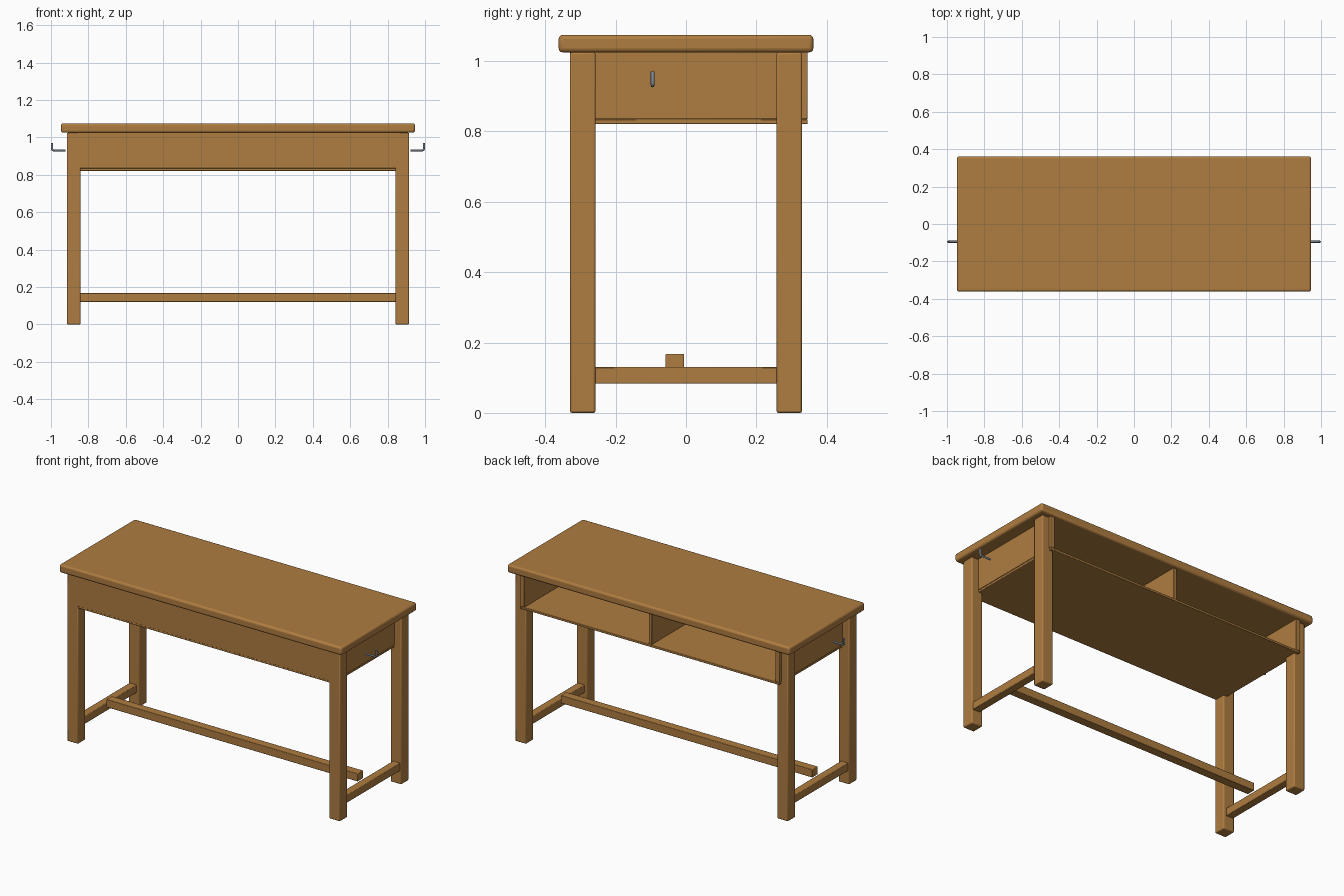
import bpy

cube = bpy.data.objects.get("Cube")
if cube:
    bpy.data.objects.remove(cube, do_unlink=True)


def make_material(name, color):
    mat = bpy.data.materials.new(name)
    mat.use_nodes = True
    mat.diffuse_color = color
    mat.node_tree.nodes["Principled BSDF"].inputs["Base Color"].default_value = color
    return mat


wood = make_material("warm wood", (0.43, 0.205, 0.052, 1))
steel = make_material("grey steel", (0.26, 0.30, 0.37, 1))


def board(name, x, y, z, bevel=0.003, segments=2):
    """Box spanning the given (min, max) ranges, with softened edges."""
    spans = (x, y, z)
    bpy.ops.mesh.primitive_cube_add(size=1, location=[sum(s) / 2 for s in spans])
    ob = bpy.context.object
    ob.name = name
    ob.scale = [s[1] - s[0] for s in spans]
    bpy.ops.object.transform_apply(location=False, rotation=False, scale=True)
    mod = ob.modifiers.new("soft edges", "BEVEL")
    mod.width = bevel
    mod.segments = segments
    ob.data.materials.append(wood)
    bpy.ops.object.shade_smooth_by_angle()
    return ob


def span(side, inner, outer):
    return tuple(sorted((side * inner, side * outer)))


# Heights and depths shared by several parts
apron_low, apron_high = 0.835, 1.026
back_edge = 0.346

# Table top
board("table_top", (-0.947, 0.947), (-0.362, 0.362), (1.025, 1.075), 0.012, 3)

# Storage tray below the top: floor, front, divider
board("tray_floor", (-0.868, 0.868), (-0.325, back_edge), (0.821, apron_low))
board("front_panel", (-0.868, 0.868), (-0.33, -0.305), (apron_low, apron_high), 0.001, 1)
board("tray_divider", (-0.01, 0.01), (-0.306, back_edge - 0.004), (apron_low, apron_high), 0.002)

for side, label in ((1, "left"), (-1, "right")):
    # Legs
    for depth, place in ((-1, "front"), (1, "back")):
        board(f"{place}_leg_{label}", span(side, 0.842, 0.915),
              span(depth, 0.257, 0.33), (0, 1.025), 0.006)

    # Tray side and low side rail
    board(f"tray_side_{label}", span(side, 0.842, 0.87), (-0.325, back_edge),
          (apron_low, apron_high))
    board(f"side_rail_{label}", span(side, 0.86, 0.908), (-0.26, 0.26), (0.083, 0.13))

    # Bent bag hook
    curve = bpy.data.curves.new(f"bag_hook_{label}", "CURVE")
    curve.dimensions = "3D"
    curve.bevel_depth = 0.0055
    curve.bevel_resolution = 2
    curve.use_fill_caps = True
    path = [(0.922, 0.931), (0.986, 0.931), (0.993, 0.934), (0.9945, 0.941), (0.9945, 0.97)]
    spline = curve.splines.new("POLY")
    spline.points.add(len(path) - 1)
    for point, (px, pz) in zip(spline.points, path):
        point.co = (side * px, -0.095, pz, 1)
    curve.materials.append(steel)
    hook = bpy.data.objects.new(f"bag_hook_{label}", curve)
    bpy.context.collection.objects.link(hook)

# Long foot rail
board("foot_rail", (-0.843, 0.843), (-0.058, -0.005), (0.12, 0.168))
